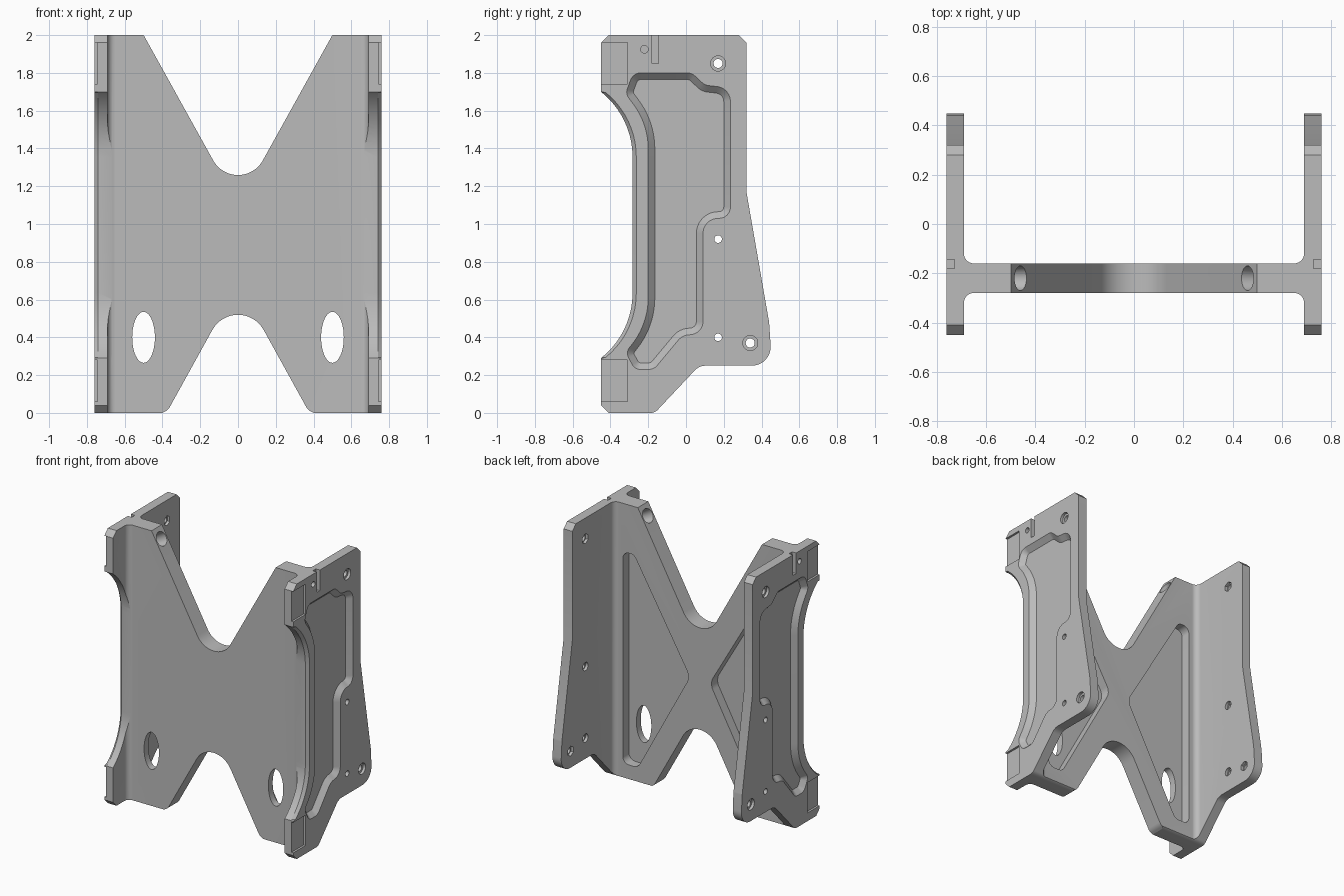
import bpy, bmesh, math
from mathutils import Vector, Matrix

if "Cube" in bpy.data.objects:
    bpy.data.objects.remove(bpy.data.objects["Cube"])

grey = bpy.data.materials.new("machined_grey")
grey.use_nodes = True
colour = (0.5, 0.5, 0.5, 1)
grey.diffuse_color = colour
grey.node_tree.nodes["Principled BSDF"].inputs["Base Color"].default_value = colour


def rounded(points, n=10):
    """Closed 2D outline; each point is (a, b) or (a, b, corner radius)."""
    out = []
    for i, p in enumerate(points):
        c = Vector(p[:2])
        if len(p) == 2:
            out.append(c)
            continue
        r = p[2]
        u = (Vector(points[i - 1][:2]) - c).normalized()
        v = (Vector(points[(i + 1) % len(points)][:2]) - c).normalized()
        half = u.angle(v) / 2
        centre = c + (u + v).normalized() * r / math.sin(half)
        s = c + u * r / math.tan(half) - centre
        e = c + v * r / math.tan(half) - centre
        a0 = math.atan2(s.y, s.x)
        turn = (math.atan2(e.y, e.x) - a0 + math.pi) % math.tau - math.pi
        for k in range(n + 1):
            a = a0 + turn * k / n
            out.append(centre + Vector((math.cos(a), math.sin(a))) * r)
    return out


def inset(outline, d):
    """Move a closed outline inwards by d."""
    area = sum(outline[i - 1].cross(p) for i, p in enumerate(outline))
    side_sign = 1 if area > 0 else -1
    out = []
    for i, p in enumerate(outline):
        t1 = (p - outline[i - 1]).normalized()
        t2 = (outline[(i + 1) % len(outline)] - p).normalized()
        n1, n2 = Vector((-t1.y, t1.x)), Vector((-t2.y, t2.x))
        out.append(p + (n1 + n2) * side_sign * d / (1 + n1.dot(n2)))
    return out


def finish(name, bm):
    """Make the faces point outwards and turn the mesh into an object."""
    bm.normal_update()
    bmesh.ops.recalc_face_normals(bm, faces=bm.faces[:])
    bm.normal_update()
    if bm.calc_volume(signed=True) < 0:
        bmesh.ops.reverse_faces(bm, faces=bm.faces[:])
    mesh = bpy.data.meshes.new(name)
    bm.to_mesh(mesh)
    bm.free()
    mesh.materials.append(grey)
    obj = bpy.data.objects.new(name, mesh)
    bpy.context.scene.collection.objects.link(obj)
    return obj


def loft(name, axis, sections):
    """Solid through (distance, outline) sections along an axis."""
    place = {"X": lambda d, p: (d, p[0], p[1]),
             "Y": lambda d, p: (p[0], d, p[1]),
             "Z": lambda d, p: (p[0], p[1], d)}[axis]
    bm = bmesh.new()
    rings = [[bm.verts.new(place(d, p)) for p in o] for d, o in sections]
    bm.faces.new(rings[0][::-1])
    bm.faces.new(rings[-1])
    for r, q in zip(rings, rings[1:]):
        for i in range(len(r)):
            bm.faces.new((r[i - 1], r[i], q[i], q[i - 1]))
    return finish(name, bm)


def rod(centre, direction, r, length, r_end=None, sides=24):
    bm = bmesh.new()
    turn = Vector(direction).to_track_quat("Z", "Y").to_matrix().to_4x4()
    bmesh.ops.create_cone(bm, cap_ends=True, segments=sides, radius1=r,
                          radius2=r if r_end is None else r_end, depth=length,
                          matrix=Matrix.Translation(centre) @ turn)
    return finish("cutter", bm)


def box(xs, ys, zs):
    rect = [(ys[0], zs[0]), (ys[1], zs[0]), (ys[1], zs[1]), (ys[0], zs[1])]
    return loft("cutter", "X", [(xs[0], rect), (xs[1], rect)])


def combine(target, tool, operation="DIFFERENCE"):
    mod = target.modifiers.new("cut", "BOOLEAN")
    mod.operation, mod.solver, mod.object = operation, "EXACT", tool
    bpy.context.view_layer.objects.active = target
    bpy.ops.object.modifier_apply(modifier=mod.name)
    bpy.data.objects.remove(tool)


# H-shaped cross-section with filleted inner corners
half_section = [(0.69, -0.28, 0.04), (0.69, -0.6), (0.8, -0.6),
                (0.8, 0.6), (0.69, 0.6), (0.69, -0.16, 0.04)]
section = rounded(half_section + [(-p[0], *p[1:]) for p in half_section[::-1]])
bracket = loft("bracket_body", "Z", [(-0.1, section), (2.1, section)])

# Side silhouette, with the scooped front edge chamfered on the outside
side = rounded([(-0.41, 2), (0.28, 2), (0.32, 1.96), (0.32, 1.17), (0.44, 0.48, 0.1),
                (0.455, 0.25, 0.1), (0.07, 0.25, 0.08), (-0.165, 0, 0.05), (-0.41, 0),
                (-0.45, 0.04), (-0.45, 0.29), (-0.283, 0.426, 0.44),
                (-0.283, 1.564, 0.44), (-0.45, 1.7), (-0.45, 1.96)])
scooped = [p + Vector((0.02, 0)) if p.x < -0.27 and 0.292 < p.y < 1.698 else p for p in side]
combine(bracket, loft("cutter", "X", [(-0.76, scooped), (-0.74, side),
                                      (0.74, side), (0.76, scooped)]), "INTERSECT")

# V notches at the top and bottom of the web
for notch in ([(-0.555, 2.1), (0, 1.1, 0.15), (0.555, 2.1)],
              [(-0.6, -0.1), (-0.46, -0.03), (-0.37, 0.015, 0.06), (0, 0.685, 0.155),
               (0.37, 0.015, 0.06), (0.46, -0.03), (0.6, -0.1)]):
    shape = rounded(notch, 16)
    combine(bracket, loft("cutter", "Y", [(-0.6, shape), (0.6, shape)]))

plate_pocket = rounded([(-0.2, 1.53, 0.4), (-0.32, 1.69, 0.05), (-0.28, 1.8, 0.06),
                        (0.03, 1.8, 0.06), (0.1, 1.735, 0.06), (0.235, 1.72, 0.08),
                        (0.235, 1.03, 0.06), (0.09, 1.03, 0.08), (0.09, 0.42, 0.07),
                        (-0.02, 0.41, 0.08), (-0.17, 0.23, 0.06), (-0.27, 0.23, 0.05),
                        (-0.32, 0.32, 0.05), (-0.2, 0.47, 0.4)])
web_pocket = [(0.62, 1.65, 0.05), (0.53, 1.65, 0.05), (0.08, 0.88, 0.09),
              (0.5, 0.11, 0.06), (0.62, 0.11, 0.05)]

for s in (1, -1):
    # Triangular pocket on the back of the web
    triangle = rounded([(s * x, z, r) for x, z, r in web_pocket])
    combine(bracket, loft("cutter", "Y", [(-0.23, triangle), (-0.05, triangle)]))
    # Oval window
    oval = [(s * 0.5 + 0.06 * math.cos(a), 0.4 + 0.135 * math.sin(a))
            for a in (math.tau * k / 40 for k in range(40))]
    combine(bracket, loft("cutter", "Y", [(-0.4, oval), (0, oval)]))
    # Tapered hole in the upper slope
    combine(bracket, rod((s * 0.46, -0.22, 1.93), (s * 0.875, 0, -0.485), 0.06, 0.3, 0.04))
    # Sloped pocket on the outside of the plate
    combine(bracket, loft("cutter", "X", [(s * 0.725, inset(plate_pocket, 0.035)),
                                          (s * 0.76, plate_pocket), (s * 0.8, plate_pocket)]))
    # Clamp recesses and the top slot
    for zs in ((1.74, 1.96), (0.06, 0.28)):
        combine(bracket, box((s * 0.745, s * 0.85), (-0.6, -0.31), zs))
    combine(bracket, box((s * 0.728, s * 0.85), (-0.18, -0.145), (1.85, 2.1)))
    # Bolt holes with hexagonal inner seats, then pin holes
    for y, z in ((0.17, 1.85), (0.34, 0.37)):
        combine(bracket, rod((s * 0.725, y, z), (1, 0, 0), 0.024, 0.2))
        combine(bracket, rod((s * 0.79, y, z), (1, 0, 0), 0.04, 0.1))
        combine(bracket, rod((s * 0.66, y, z), (1, 0, 0), 0.036, 0.1, sides=6))
    for z in (0.92, 0.4):
        combine(bracket, rod((s * 0.725, 0.17, z), (1, 0, 0), 0.02, 0.2))
        combine(bracket, rod((s * 0.66, 0.17, z), (1, 0, 0), 0.03, 0.1))
    combine(bracket, rod((s * 0.76, -0.22, 1.925), (1, 0, 0), 0.02, 0.12))

# Smooth the rounded corners, keep machined edges sharp
bpy.ops.object.select_all(action="DESELECT")
bracket.select_set(True)
bpy.context.view_layer.objects.active = bracket
bpy.ops.object.shade_smooth_by_angle(angle=math.radians(25))
